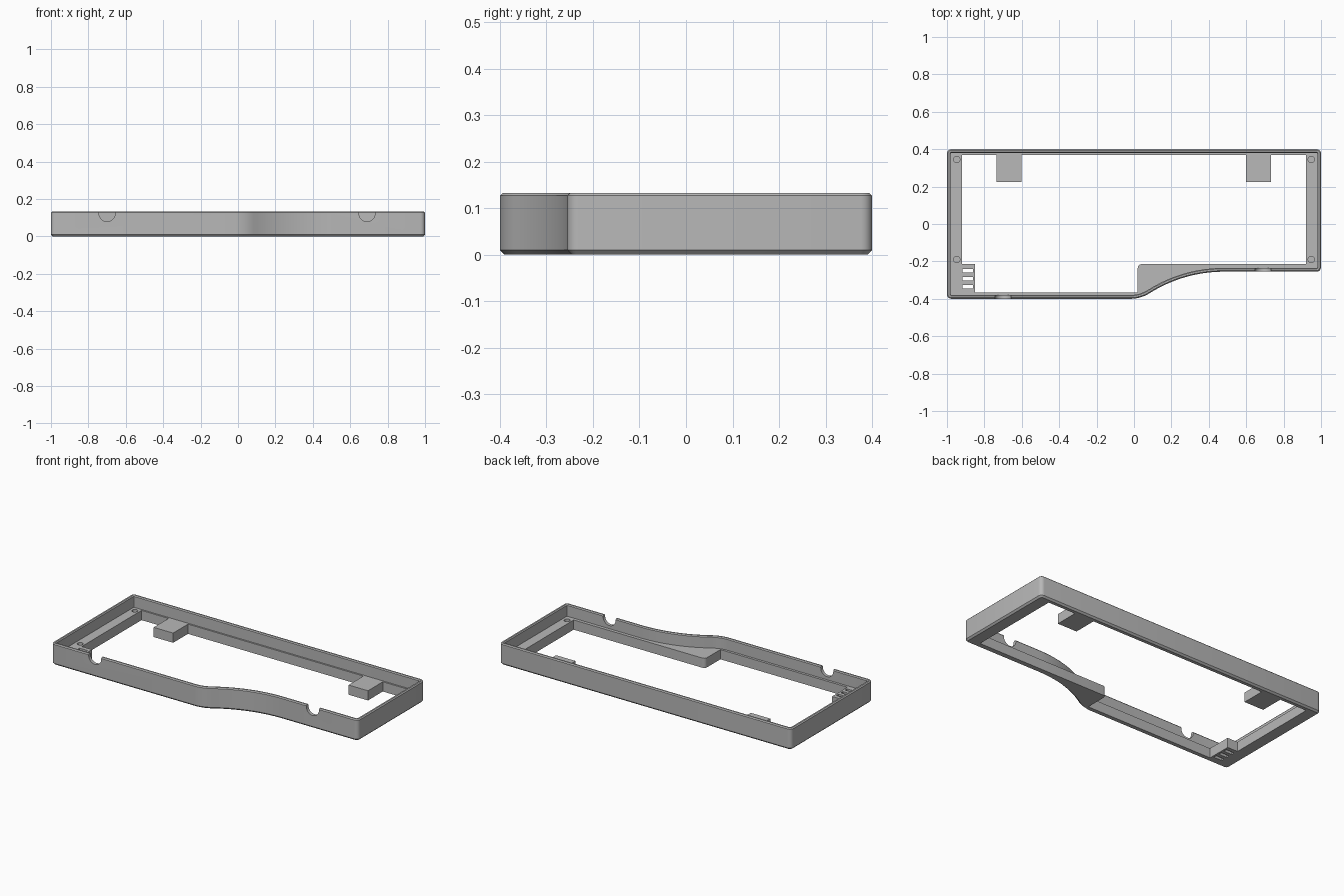
import bpy, bmesh, math
from mathutils import Matrix

cube = bpy.data.objects.get("Cube")
if cube:
    bpy.data.objects.remove(cube, do_unlink=True)

HEIGHT, FLOOR = 0.133, 0.06
FRONT, STEP, BACK = -0.4, -0.255, 0.4

grey = bpy.data.materials.new("plain grey")
grey.use_nodes = True
grey.diffuse_color = (0.48, 0.48, 0.48, 1)
grey.node_tree.nodes["Principled BSDF"].inputs["Base Color"].default_value = (0.48, 0.48, 0.48, 1)


def arc(cx, cy, r, start, end, steps):
    angles = [math.radians(start + (end - start) * i / steps) for i in range(steps + 1)]
    return [(cx + r * math.cos(a), cy + r * math.sin(a)) for a in angles]


def outline(d):
    """Case outline moved inward by d, counter-clockwise, constant point count."""
    c = 0.024
    r = c - d
    small, large = 0.2, 0.74
    bend = math.degrees(math.acos(1 - (STEP - FRONT) / (small + large)))
    end_x = 0.48
    start_x = end_x - (small + large) * math.sin(math.radians(bend))
    pts = arc(-1 + c, FRONT + c, r, 180, 270, 5)
    pts += arc(start_x, FRONT + small, small - d, 270, 270 + bend, 10)
    pts += arc(end_x, STEP - large, large + d, 90 + bend, 90, 20)[1:]
    pts += arc(1 - c, STEP + c, r, 270, 360, 5)
    pts += arc(1 - c, BACK - c, r, 0, 90, 5)
    pts += arc(-1 + c, BACK - c, r, 90, 180, 5)
    return pts


def loft(name, loops):
    """Solid skinned through (points, z) loops and capped at both ends."""
    bm = bmesh.new()
    rings = [[bm.verts.new((x, y, z)) for x, y in pts] for pts, z in loops]
    n = len(rings[0])
    for low, high in zip(rings, rings[1:]):
        for i in range(n):
            j = (i + 1) % n
            bm.faces.new((low[i], low[j], high[j], high[i]))
    bm.faces.new(rings[0][::-1])
    bm.faces.new(rings[-1])
    bmesh.ops.recalc_face_normals(bm, faces=bm.faces)
    mesh = bpy.data.meshes.new(name)
    bm.to_mesh(mesh)
    bm.free()
    mesh.materials.append(grey)
    obj = bpy.data.objects.new(name, mesh)
    bpy.context.collection.objects.link(obj)
    return obj


def prism(name, pts, low, high):
    return loft(name, [(pts, low), (pts, high)])


def cut(target, cutter):
    cutter.hide_render = True
    mod = target.modifiers.new("cut", "BOOLEAN")
    mod.operation = "DIFFERENCE"
    mod.solver = "EXACT"
    mod.object = cutter
    bpy.context.view_layer.objects.active = target
    bpy.ops.object.modifier_apply(modifier=mod.name)
    bpy.data.objects.remove(cutter, do_unlink=True)


# Tray: chamfered foot, outer wall, rim, inner wall and floor
profile = [(0.01, 0), (0, 0.01), (0, HEIGHT - 0.006), (0.006, HEIGHT),
           (0.015, HEIGHT), (0.02, HEIGHT - 0.006), (0.02, FLOOR)]
case = loft("case_frame", [(outline(d), z) for d, z in profile])

# Large opening that leaves the ledge, two rear tabs, vent corner and front plate
opening = [(-0.92, -0.215), (-0.85, -0.215), (-0.85, -0.365), (0.02, -0.365)]
opening += arc(0.04, -0.235, 0.02, 180, 90, 5)
opening += [(0.92, -0.215), (0.92, 0.37)]
for a, b in ((0.733, 0.6), (-0.602, -0.735)):
    opening += [(a, 0.37), (a, 0.225), (b, 0.225), (b, 0.37)]
opening += [(-0.92, 0.37)]
cut(case, prism("opening_cutter", opening, -0.1, 0.1))

# Vent slots
for i in range(3):
    y = -0.25 - 0.043 * i
    slot = [(-0.917, y - 0.01), (-0.862, y - 0.01), (-0.862, y + 0.01), (-0.917, y + 0.01)]
    cut(case, prism("slot_cutter", slot, -0.1, 0.1))

# Blind screw holes in the side ledges
for x in (-0.948, 0.948):
    for y in (-0.19, 0.345):
        cut(case, prism("screw_cutter", arc(x, y, 0.017, 0, 345, 23), 0.02, 0.1))

# Round cable notches in the front wall
for x, y in ((-0.7, FRONT), (0.69, STEP)):
    half = arc(0, 0.122, 0.043, 180, 360, 16)
    half += [(0.043, 0.2), (-0.043, 0.2)]
    notch = prism("notch_cutter", half, -0.03, 0.03)
    notch.data.transform(Matrix.Translation((x, y, 0)) @ Matrix.Rotation(math.pi / 2, 4, "X"))
    cut(case, notch)

bpy.ops.object.select_all(action="DESELECT")
case.select_set(True)
bpy.context.view_layer.objects.active = case
bpy.ops.object.shade_smooth_by_angle(angle=math.radians(25))
